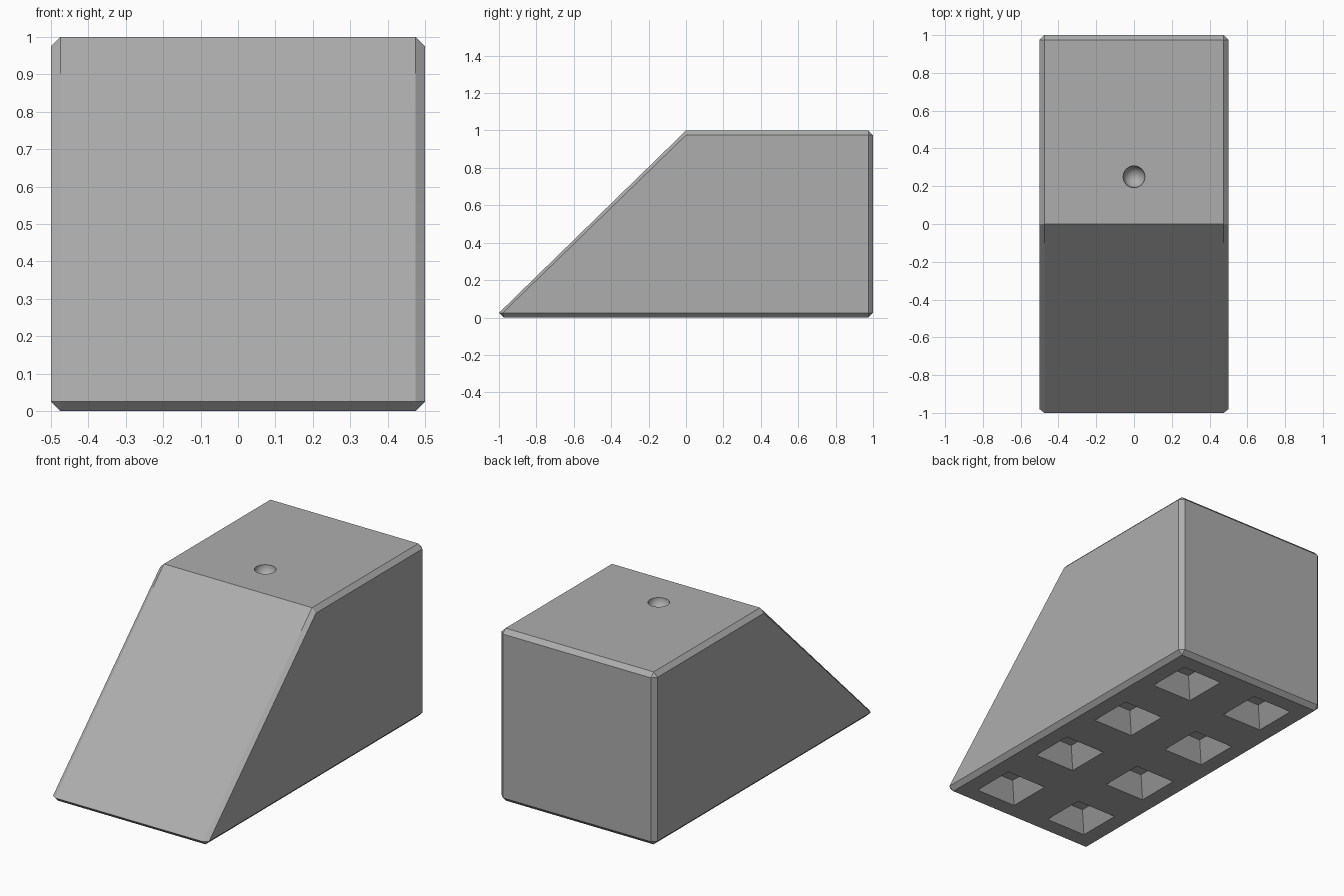
import bpy, bmesh, math
from mathutils import Matrix, Vector

if "Cube" in bpy.data.objects:
    bpy.data.objects.remove(bpy.data.objects["Cube"])

C = 0.025  # chamfer width


def make_object(name, bm):
    bmesh.ops.recalc_face_normals(bm, faces=bm.faces)
    mesh = bpy.data.meshes.new(name)
    bm.to_mesh(mesh)
    bm.free()
    obj = bpy.data.objects.new(name, mesh)
    bpy.context.collection.objects.link(obj)
    return obj


# Chamfered ramp block: hull of a full profile and a smaller side profile
full = [(-1 + C, 0), (-1, C), (0, 1), (1 - C, 1), (1, 1 - C), (1, C), (1 - C, 0)]
side = [(-0.98, C), (0.0, 1 - C), (1 - C, 1 - C), (1 - C, C)]
bm = bmesh.new()
for s in (-1, 1):
    for x, profile in ((0.5 - C, full), (0.5, side)):
        for y, z in profile:
            bm.verts.new((s * x, y, z))
bmesh.ops.convex_hull(bm, input=bm.verts)
bmesh.ops.dissolve_limit(bm, angle_limit=math.radians(0.5), verts=bm.verts, edges=bm.edges)
block = make_object("ramp_block", bm)

# Dark grey material, shared with the cutter so the pits match
grey = bpy.data.materials.new("dark_grey")
grey.diffuse_color = (0.42, 0.42, 0.42, 1)
grey.use_nodes = True
grey.node_tree.nodes["Principled BSDF"].inputs["Base Color"].default_value = grey.diffuse_color
block.data.materials.append(grey)

# Cutters: eight tapered square pits underneath, one round dimple on top
PIT, PIT_TOP, DEPTH, EXTRA = 0.26, 0.13, 0.105, 0.05
grow = (PIT - PIT_TOP) / DEPTH * EXTRA
bm = bmesh.new()
for x in (-0.25, 0.25):
    for y in (-0.75, -0.25, 0.25, 0.75):
        place = Matrix.Translation((x, y, (DEPTH - EXTRA) / 2)) @ Matrix.Rotation(math.pi / 4, 4, 'Z')
        bmesh.ops.create_cone(bm, cap_ends=True, segments=4,
                              radius1=(PIT + grow) / math.sqrt(2),
                              radius2=PIT_TOP / math.sqrt(2),
                              depth=DEPTH + EXTRA, matrix=place)
bmesh.ops.create_uvsphere(bm, u_segments=32, v_segments=17, radius=0.058,
                          matrix=Matrix.Translation((0, 0.25, 1)))
cutter = make_object("pit_cutter", bm)
cutter.data.materials.append(grey)
cutter.hide_render = True

# Carve the block
mod = block.modifiers.new("pits", 'BOOLEAN')
mod.operation = 'DIFFERENCE'
mod.solver = 'EXACT'
mod.object = cutter
bpy.context.view_layer.objects.active = block
block.select_set(True)
bpy.ops.object.modifier_apply(modifier=mod.name)
bpy.data.objects.remove(cutter)
bpy.ops.object.shade_smooth_by_angle(angle=math.radians(25))
